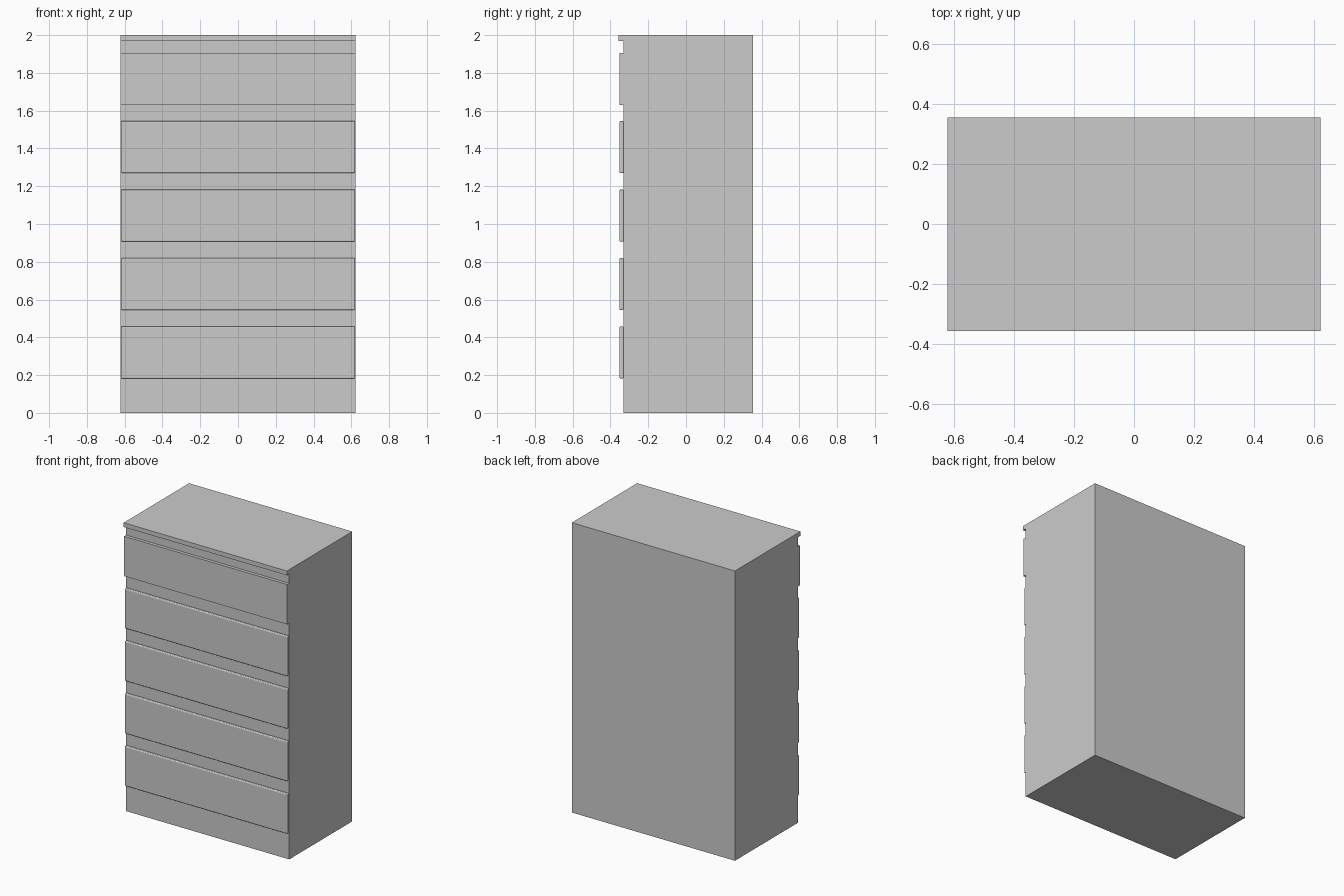
import bpy, bmesh

if "Cube" in bpy.data.objects:
    bpy.data.objects.remove(bpy.data.objects["Cube"])

HALF_W = 0.623      # half width of the cabinet
BACK, FRONT = 0.356, -0.331
LIP, PANEL = -0.357, -0.353
PITCH, DRAWER_H = 0.3625, 0.275


def add_object(name, bm):
    bmesh.ops.recalc_face_normals(bm, faces=bm.faces)
    mesh = bpy.data.meshes.new(name)
    bm.to_mesh(mesh)
    bm.free()
    obj = bpy.data.objects.new(name, mesh)
    bpy.context.collection.objects.link(obj)
    return obj


# Carcass: side profile (y, z) with top lip and fixed upper drawer front
profile = [(BACK, 0), (BACK, 2), (LIP, 2), (LIP, 1.97), (FRONT, 1.97),
           (FRONT, 1.905), (PANEL, 1.905), (PANEL, 1.63), (FRONT, 1.63),
           (FRONT, 0)]
bm = bmesh.new()
face = bm.faces.new([bm.verts.new((-HALF_W, y, z)) for y, z in profile])
ext = bmesh.ops.extrude_face_region(bm, geom=[face])
bmesh.ops.translate(bm, vec=(2 * HALF_W, 0, 0),
                    verts=[v for v in ext["geom"] if isinstance(v, bmesh.types.BMVert)])
add_object("carcass", bm)


# Lower drawer fronts: thin slabs with rounded edges
def drawer_front(index):
    y0, y1 = -0.352, -0.330
    x = HALF_W - 0.003
    z = 0.182 + DRAWER_H / 2 + index * PITCH
    bm = bmesh.new()
    bmesh.ops.create_cube(bm, size=1)
    bmesh.ops.scale(bm, vec=(2 * x, y1 - y0, DRAWER_H), verts=bm.verts)
    bmesh.ops.translate(bm, vec=(0, (y0 + y1) / 2, z), verts=bm.verts)
    obj = add_object(f"drawer_front_{index + 1}", bm)
    bevel = obj.modifiers.new("rounded_edges", "BEVEL")
    bevel.width = 0.006
    bevel.segments = 3


for i in range(4):
    drawer_front(i)
